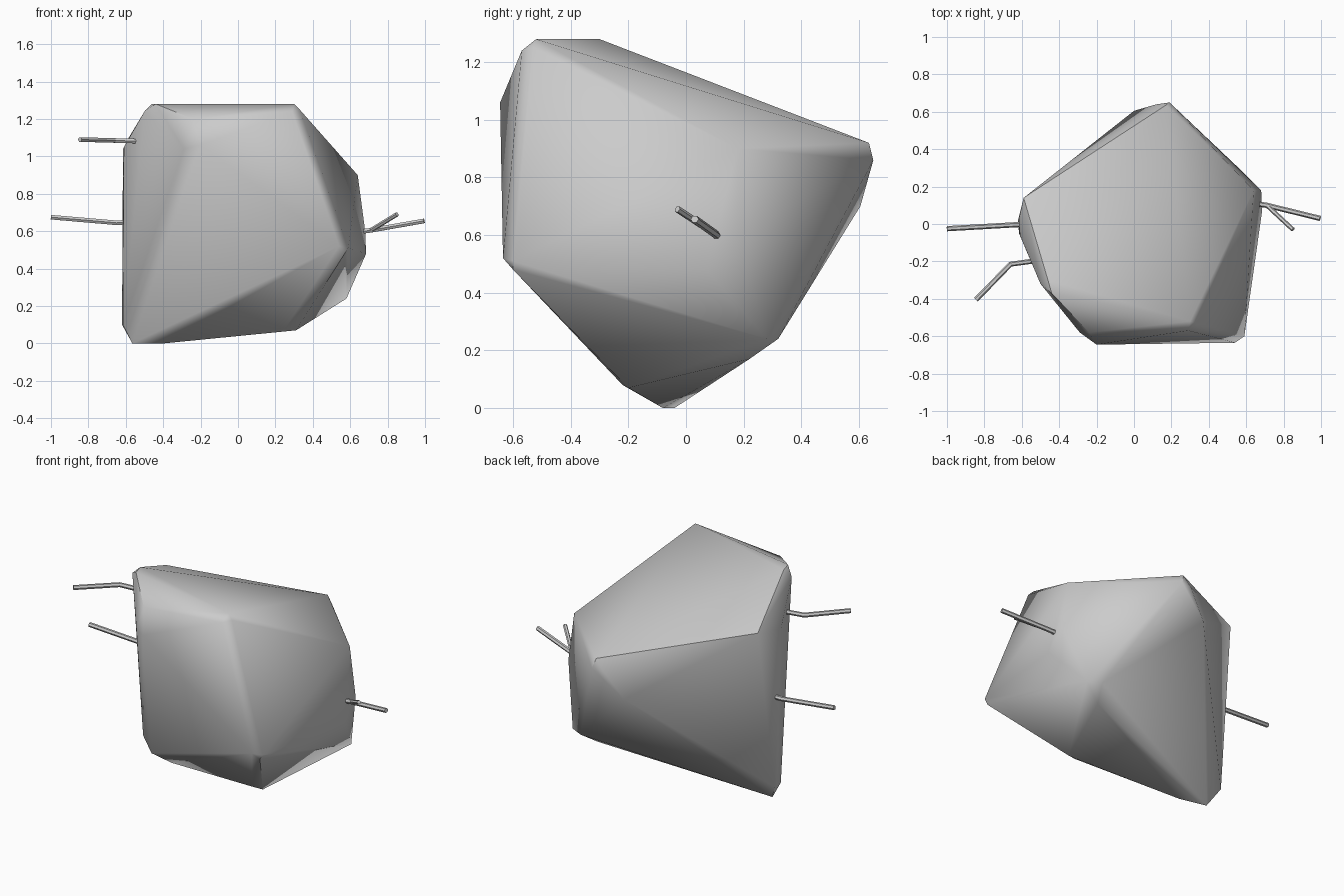
import bpy
import bmesh
import math
from mathutils import Vector

default_cube = bpy.data.objects.get("Cube")
if default_cube:
    bpy.data.objects.remove(default_cube, do_unlink=True)


def make_material(name, colour):
    material = bpy.data.materials.new(name)
    material.use_nodes = True
    material.diffuse_color = colour
    material.node_tree.nodes["Principled BSDF"].inputs["Base Color"].default_value = colour
    return material


def smooth(obj, degrees):
    bpy.ops.object.select_all(action="DESELECT")
    obj.select_set(True)
    bpy.context.view_layer.objects.active = obj
    bpy.ops.object.shade_smooth_by_angle(angle=math.radians(degrees))


grey = make_material("stone grey", (0.6, 0.6, 0.6, 1))

# Rock: each corner is a small chipped cluster of points, wrapped in a hull
corners = {
    "top right": [(0.30, -0.52, 1.28), (0.29, -0.57, 1.24), (0.33, -0.53, 1.25)],
    "top left": [(-0.46, -0.30, 1.28), (-0.50, -0.32, 1.24), (-0.44, -0.37, 1.28)],
    "front brow": [(-0.20, -0.645, 1.06), (-0.29, -0.58, 1.04), (-0.24, -0.58, 1.20)],
    "front right": [(0.54, -0.635, 0.52), (0.59, -0.60, 0.51), (0.57, -0.60, 0.48)],
    "left shoulder": [(-0.59, 0.14, 1.09), (-0.615, 0.03, 1.04), (-0.61, -0.06, 1.05)],
    "back peak": [(0.17, 0.635, 0.92), (0.19, 0.65, 0.86), (0.12, 0.64, 0.86),
                  (0.0, 0.605, 0.70)],
    "right bulge": [(0.64, 0.18, 0.90), (0.68, 0.18, 0.60), (0.685, 0.07, 0.48)],
    "back foot": [(0.58, 0.28, 0.24), (0.50, 0.32, 0.24), (0.45, 0.22, 0.17)],
    "front foot": [(0.31, -0.20, 0.07), (0.25, -0.22, 0.08)],
    "base tip": [(-0.565, -0.04, 0), (-0.40, -0.08, 0), (-0.62, 0.02, 0.10),
                 (-0.615, -0.05, 0.10)],
}
bm = bmesh.new()
for cluster in corners.values():
    for point in cluster:
        bm.verts.new(point)
bmesh.ops.convex_hull(bm, input=bm.verts[:])
loose = [v for v in bm.verts if not v.link_faces]
bmesh.ops.delete(bm, geom=loose, context="VERTS")
bmesh.ops.dissolve_limit(bm, angle_limit=math.radians(1), verts=bm.verts[:], edges=bm.edges[:])
bmesh.ops.recalc_face_normals(bm, faces=bm.faces[:])
mesh = bpy.data.meshes.new("rock")
bm.to_mesh(mesh)
bm.free()
rock = bpy.data.objects.new("rock", mesh)
bpy.context.collection.objects.link(rock)
mesh.materials.append(grey)
smooth(rock, 42)


# Twigs: bent six-sided rods rooted inside the rock
def twig(name, path, radius=0.014, sides=6):
    points = [Vector(p) for p in path]
    bm = bmesh.new()
    rings = []
    for i, point in enumerate(points):
        before, after = points[max(i - 1, 0)], points[min(i + 1, len(points) - 1)]
        turn = (after - before).to_track_quat("Z", "Y")
        ring = []
        for s in range(sides):
            a = math.tau * s / sides
            ring.append(bm.verts.new(point + turn @ Vector(
                (radius * math.cos(a), radius * math.sin(a), 0))))
        rings.append(ring)
    for low, high in zip(rings, rings[1:]):
        for s in range(sides):
            t = (s + 1) % sides
            bm.faces.new((low[s], low[t], high[t], high[s]))
    bm.faces.new(rings[0][::-1])
    bm.faces.new(rings[-1])
    bmesh.ops.recalc_face_normals(bm, faces=bm.faces[:])
    mesh = bpy.data.meshes.new(name)
    bm.to_mesh(mesh)
    bm.free()
    obj = bpy.data.objects.new(name, mesh)
    bpy.context.collection.objects.link(obj)
    mesh.materials.append(grey)
    smooth(obj, 30)


fork = (0.71, 0.10, 0.605)
twig("middle_twig", [(-0.56, 0, 0.65), (-0.65, -0.005, 0.645), (-1, -0.025, 0.675)])
twig("upper_twig", [(-0.48, -0.19, 1.08), (-0.66, -0.215, 1.085), (-0.845, -0.405, 1.09)])
twig("forked_twig", [(0.64, 0.11, 0.595), fork, (0.995, 0.03, 0.655)])
twig("fork_branch", [fork, (0.85, -0.03, 0.69)], radius=0.012)
